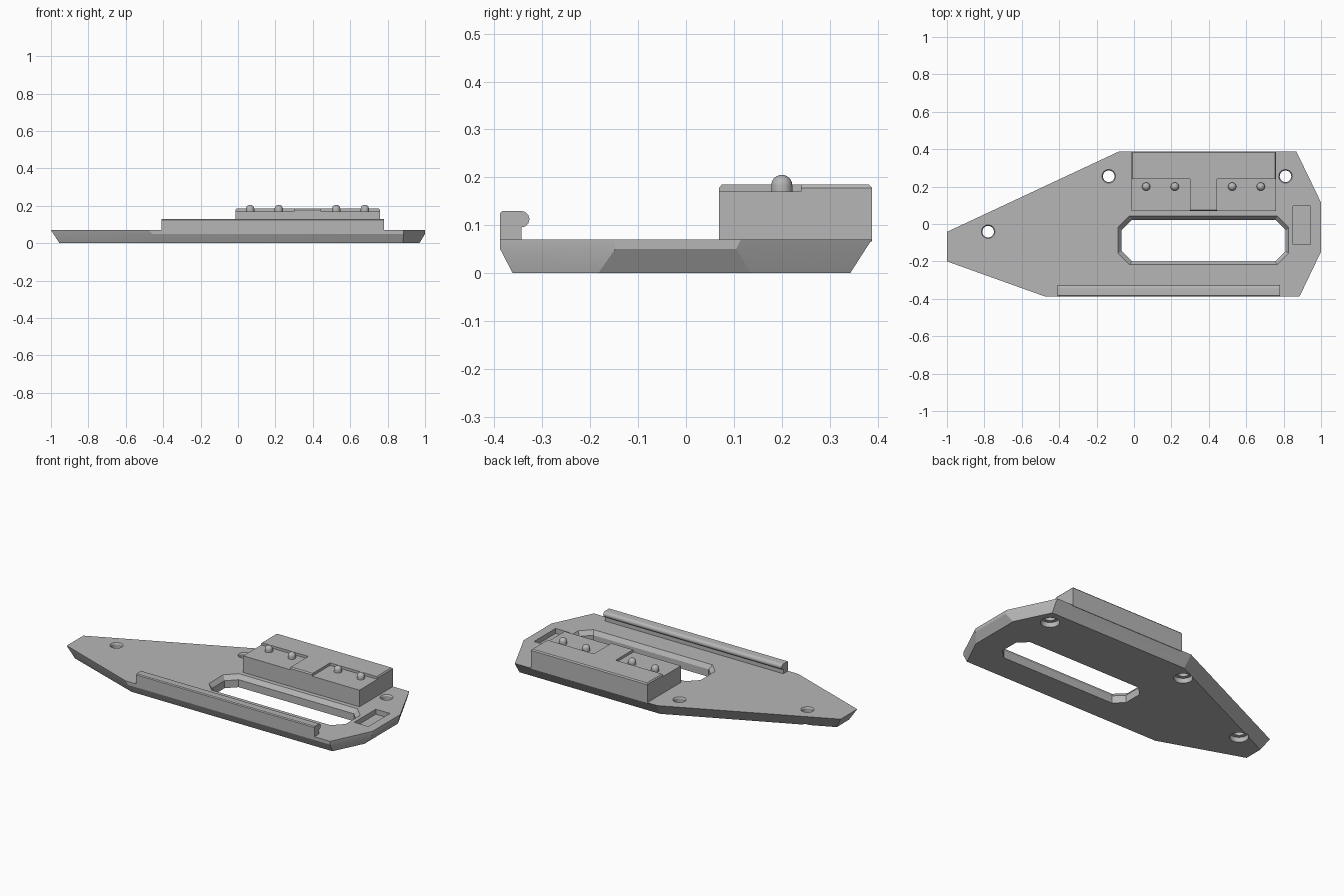
import bpy, bmesh, math
from mathutils import Matrix

if "Cube" in bpy.data.objects:
    bpy.data.objects.remove(bpy.data.objects["Cube"])

grey = bpy.data.materials.new("matte_grey")
grey.diffuse_color = (0.47, 0.47, 0.47, 1)
grey.use_nodes = True
grey.node_tree.nodes["Principled BSDF"].inputs["Base Color"].default_value = grey.diffuse_color


def finish(name, bm):
    bmesh.ops.recalc_face_normals(bm, faces=bm.faces)
    me = bpy.data.meshes.new(name)
    bm.to_mesh(me)
    bm.free()
    me.materials.append(grey)
    ob = bpy.data.objects.new(name, me)
    bpy.context.collection.objects.link(ob)
    return ob


def loft(name, rings):
    """Solid skinned through equal-length rings of 3D points, capped at both ends."""
    bm = bmesh.new()
    rows = [[bm.verts.new(p) for p in r] for r in rings]
    n = len(rows[0])
    for a, b in zip(rows, rows[1:]):
        for i in range(n):
            j = (i + 1) % n
            bm.faces.new((a[i], a[j], b[j], b[i]))
    bm.faces.new(rows[0])
    bm.faces.new(rows[-1])
    return finish(name, bm)


def level(pts, z):
    return [(x, y, z) for x, y in pts]


def octagon(x0, x1, y0, y1, c, z):
    return level([(x0 + c, y0), (x1 - c, y0), (x1, y0 + c), (x1, y1 - c),
                  (x1 - c, y1), (x0 + c, y1), (x0, y1 - c), (x0, y0 + c)], z)


def box(name, x0, x1, y0, y1, z0, z1):
    r = [(x0, y0), (x1, y0), (x1, y1), (x0, y1)]
    return loft(name, [level(r, z0), level(r, z1)])


def circle(x, y, r, z, n=32):
    return [(x + r * math.cos(2 * math.pi * i / n),
             y + r * math.sin(2 * math.pi * i / n), z) for i in range(n)]


def cut(ob, cutter):
    mod = ob.modifiers.new("cut", 'BOOLEAN')
    mod.operation, mod.solver, mod.object = 'DIFFERENCE', 'EXACT', cutter
    bpy.context.view_layer.objects.active = ob
    bpy.ops.object.modifier_apply(modifier=mod.name)
    bpy.data.objects.remove(cutter)


# Base plate with undercut edges
bottom = [(-.955, -.069), (-.068, .343), (.868, .343), (.97, .135),
          (.97, -.183), (.882, -.362), (-.455, -.362), (-.955, -.186)]
middle = [(-.987, -.05), (-.077, .375), (.87, .375), (1, .105),
          (1, -.148), (.885, -.388), (-.46, -.388), (-.987, -.197)]
top = [(-1, -.042), (-.08, .388), (.868, .388), (1, .115),
       (1, -.148), (.885, -.388), (-.475, -.388), (-1, -.2)]
plate = loft("base_plate", [level(bottom, 0), level(middle, .05), level(top, .07)])

# Long window with a bevelled upper rim
cut(plate, loft("window_cutter", [
    octagon(-.066, .811, -.2, .022, .055, -.02), octagon(-.066, .811, -.2, .022, .055, .045),
    octagon(-.085, .826, -.216, .042, .06, .07), octagon(-.085, .826, -.216, .042, .06, .1)]))

# Screw holes, counterbored from below
for x, y in [(-.78, -.041), (-.135, .255), (.81, .255)]:
    cut(plate, loft("hole_cutter", [circle(x, y, .052, -.02), circle(x, y, .052, .03),
                                    circle(x, y, .031, .03), circle(x, y, .031, .062),
                                    circle(x, y, .037, .071), circle(x, y, .037, .1)]))

# Shallow pocket at the right end
cut(plate, box("pocket_cutter", .851, .945, -.11, .095, .04, .1))

# Front rail with a rounded lip, extruded along x
profile = [(-.388, .068), (-.343, .068), (-.343, .096)]
profile += [(-.344 + .017 * math.cos(a), .1125 + .017 * math.sin(a))
            for a in [math.radians(-90 + 180 * i / 12) for i in range(13)]]
profile += [(-.383, .13), (-.388, .125)]
rail = loft("front_rail", [[(x, y, z) for y, z in profile] for x in (-.408, .78)])

# Rear block with chamfered top
def rect(x0, x1, y0, y1, z):
    return level([(x0, y0), (x1, y0), (x1, y1), (x0, y1)], z)

block = loft("rear_block", [rect(-.014, .76, .069, .388, .066), rect(-.014, .76, .069, .388, .178),
                            rect(-.008, .754, .075, .382, .185)])

# Two stepped seats in the block top
for x0, x1 in [(-.1, .3), (.445, .85)]:
    cut(block, box("seat_cutter", x0, x1, 0, .24, .17, .25))

# Domed contact pins
pins = []
for i, x in enumerate((.065, .218, .525, .678)):
    rings = [circle(x, .2, .022, .165, 24)]
    for k in range(8):
        a = math.radians(88 * k / 7)
        rings.append(circle(x, .2, .022 * math.cos(a), .183 + .022 * math.sin(a), 24))
    pins.append(loft(f"contact_pin_{i + 1}", rings))

# Smooth shading on round parts, sharp edges elsewhere
bpy.ops.object.select_all(action='DESELECT')
for ob in [plate, rail, block] + pins:
    ob.select_set(True)
bpy.context.view_layer.objects.active = plate
bpy.ops.object.shade_smooth_by_angle(angle=math.radians(20))
